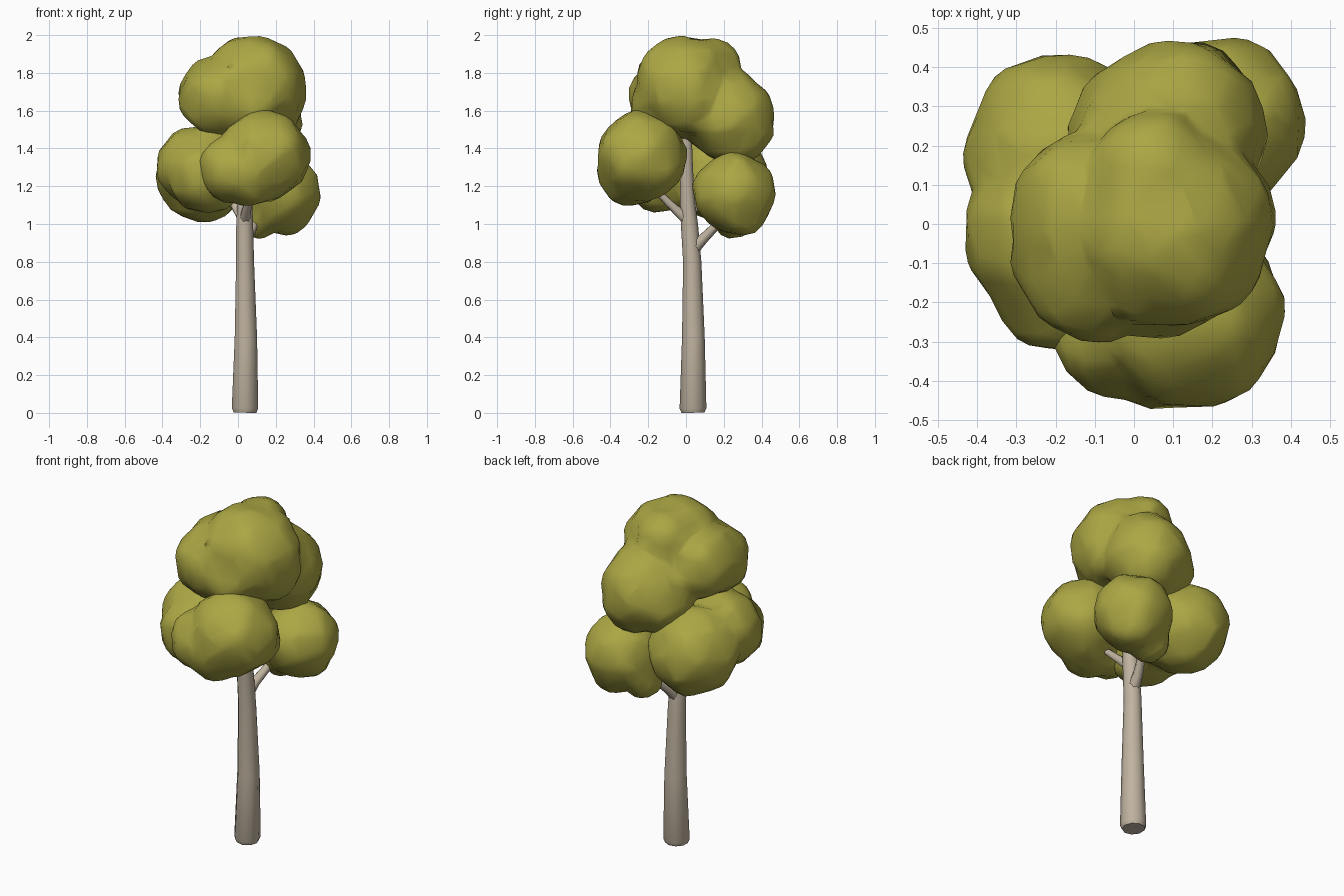
import bpy, bmesh, math
from mathutils import Vector, Matrix, noise

if "Cube" in bpy.data.objects:
    bpy.data.objects.remove(bpy.data.objects["Cube"])


def material(name, rgb):
    m = bpy.data.materials.new(name)
    m.use_nodes = True
    m.diffuse_color = (*rgb, 1)
    bsdf = next(n for n in m.node_tree.nodes if n.type == 'BSDF_PRINCIPLED')
    bsdf.inputs["Base Color"].default_value = (*rgb, 1)
    bsdf.inputs["Roughness"].default_value = 0.9
    return m


leaf = material("olive leaves", (0.41, 0.385, 0.058))
bark = material("pale bark", (0.53, 0.455, 0.355))


def finish(name, bm, mat):
    bmesh.ops.recalc_face_normals(bm, faces=bm.faces)
    for f in bm.faces:
        f.smooth = True
    me = bpy.data.meshes.new(name)
    bm.to_mesh(me)
    bm.free()
    me.materials.append(mat)
    ob = bpy.data.objects.new(name, me)
    bpy.context.collection.objects.link(ob)
    return ob


def foliage(name, balls):
    """Lumpy balls (x, y, z, radius) fused into one soft clump."""
    bm = bmesh.new()
    for x, y, z, r in balls:
        c = Vector((x, y, z))
        made = bmesh.ops.create_icosphere(bm, subdivisions=4, radius=r,
                                          matrix=Matrix.Translation(c))
        for v in made["verts"]:
            d = v.co - c
            v.co = c + d * (1.01 + 0.1 * noise.noise(v.co * 9))
    ob = finish(name, bm, leaf)
    fuse = ob.modifiers.new("fuse", 'REMESH')
    fuse.mode = 'VOXEL'
    fuse.voxel_size = 0.02
    fuse.use_smooth_shade = True
    soft = ob.modifiers.new("soften", 'SMOOTH')
    soft.factor = 0.5
    soft.iterations = 3
    ob.modifiers.new("simplify", 'DECIMATE').ratio = 0.07
    return ob


def limb(name, points, sides=9):
    """Tapered tube through (x, y, z, radius) points, capped at both ends."""
    bm = bmesh.new()
    axis = (Vector(points[-1][:3]) - Vector(points[0][:3])).normalized()
    turn = Vector((0, 0, 1)).rotation_difference(axis)
    rings = []
    for x, y, z, r in points:
        ring = []
        for i in range(sides):
            a = math.tau * i / sides
            p = Vector((math.cos(a) * r, math.sin(a) * r, 0))
            ring.append(bm.verts.new(Vector((x, y, z)) + turn @ p))
        rings.append(ring)
    for a, b in zip(rings, rings[1:]):
        for i in range(sides):
            j = (i + 1) % sides
            bm.faces.new((a[i], a[j], b[j], b[i]))
    bm.faces.new(rings[0][::-1])
    bm.faces.new(rings[-1])
    ob = finish(name, bm, bark)
    bpy.ops.object.select_all(action='DESELECT')
    ob.select_set(True)
    bpy.context.view_layer.objects.active = ob
    bpy.ops.object.shade_smooth_by_angle(angle=math.radians(60))
    return ob


# Trunk and branches
limb("trunk", [(0.035, 0.037, 0.002, 0.062), (0.035, 0.037, 0.025, 0.072),
               (0.04, 0.039, 0.4, 0.061), (0.036, 0.033, 0.8, 0.049),
               (0.034, 0.018, 1.0, 0.046), (0.035, 0.008, 1.12, 0.04),
               (0.05, 0.003, 1.3, 0.034), (0.07, 0.008, 1.55, 0.02)])
limb("back_branch", [(0.036, 0.03, 0.86, 0.038), (0.05, 0.09, 0.92, 0.028),
                     (0.1, 0.2, 1.03, 0.02)], 7)
limb("front_branch", [(0.035, 0.01, 1.02, 0.032), (0.05, -0.08, 1.1, 0.022),
                      (0.08, -0.18, 1.2, 0.016)], 7)
limb("side_branch", [(0.03, 0.01, 1.02, 0.03), (-0.02, 0.05, 1.1, 0.022),
                     (-0.12, 0.12, 1.18, 0.016)], 7)

# Leaf clumps
foliage("crown", [(0.085, 0.0, 1.725, 0.27), (-0.1, -0.09, 1.67, 0.205),
                  (0.05, -0.1, 1.65, 0.195), (-0.11, 0.03, 1.69, 0.2),
                  (0.05, 0.13, 1.835, 0.155), (0.1, 0.225, 1.575, 0.235),
                  (0.13, 0.285, 1.5, 0.175), (0.02, 0.225, 1.51, 0.185),
                  (0.17, 0.03, 1.66, 0.185)])
foliage("front_clump", [(0.14, -0.235, 1.36, 0.235), (-0.03, -0.27, 1.29, 0.18),
                        (0.17, -0.2, 1.33, 0.195), (0.06, -0.28, 1.28, 0.185)])
foliage("back_clump", [(0.225, 0.26, 1.16, 0.21), (0.11, 0.25, 1.03, 0.11),
                       (0.275, 0.28, 1.18, 0.16), (0.19, 0.2, 1.18, 0.16),
                       (0.25, 0.3, 1.07, 0.13)])
foliage("side_clump", [(-0.185, 0.19, 1.255, 0.24), (-0.225, -0.03, 1.31, 0.205),
                       (-0.17, -0.13, 1.26, 0.2), (-0.15, -0.05, 1.36, 0.17),
                       (-0.12, 0.12, 1.2, 0.155)])
